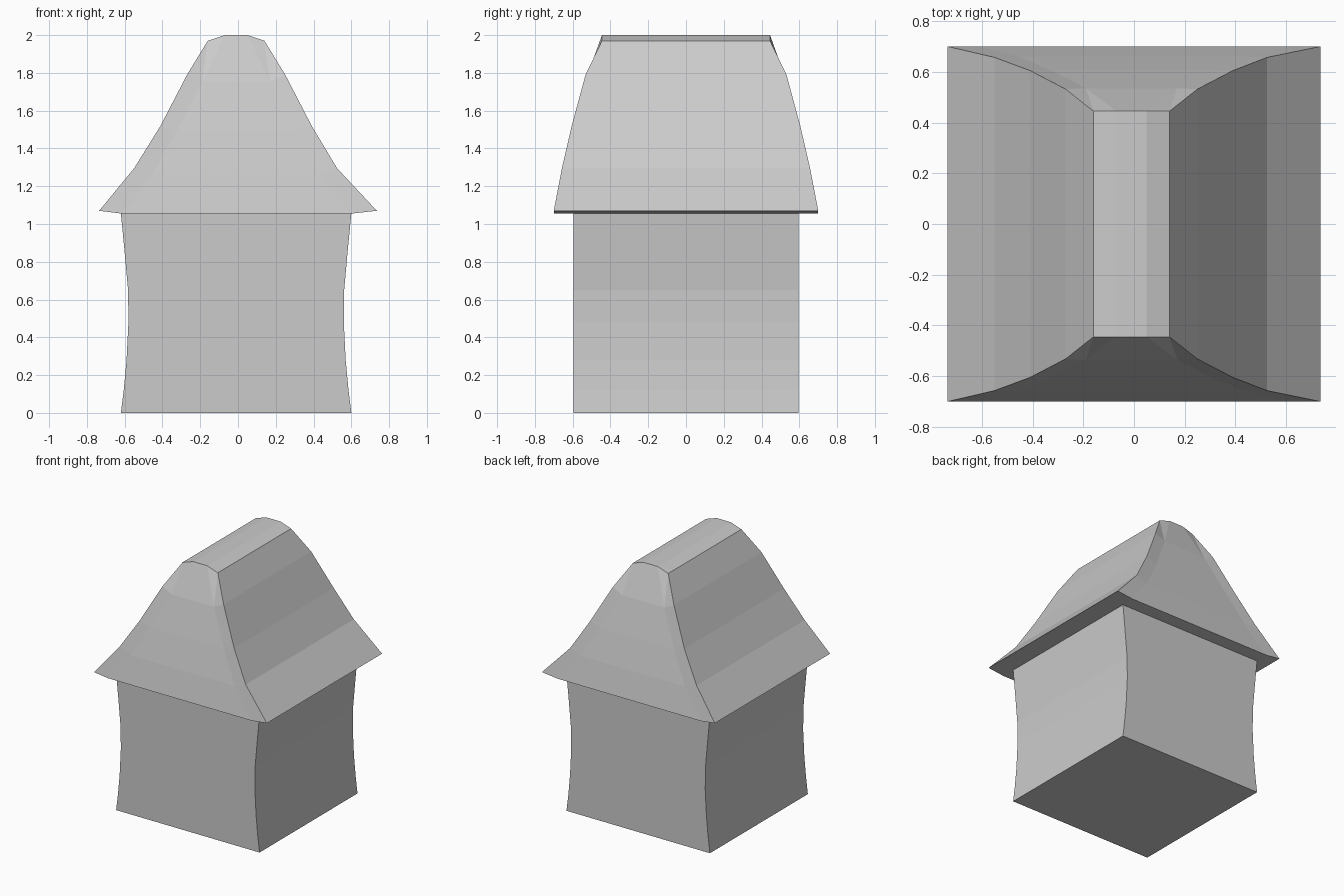
import bpy, bmesh

if "Cube" in bpy.data.objects:
    bpy.data.objects.remove(bpy.data.objects["Cube"])


def finish(name, bm):
    bmesh.ops.recalc_face_normals(bm, faces=bm.faces)
    mesh = bpy.data.meshes.new(name)
    bm.to_mesh(mesh)
    bm.free()
    bpy.context.collection.objects.link(bpy.data.objects.new(name, mesh))


# Walls: waisted front profile (half width, z) extruded front to back
wall = [(.61, 0), (.595, .12), (.58, .28), (.57, .48), (.572, .65), (.59, .85), (.61, 1.055)]
bm = bmesh.new()
outline = [(w - .01, z) for w, z in wall] + [(-w - .01, z) for w, z in reversed(wall)]
face = bm.faces.new([bm.verts.new((x, -.595, z)) for x, z in outline])
ext = bmesh.ops.extrude_face_region(bm, geom=[face], use_keep_orig=True)
bmesh.ops.translate(bm, vec=(0, 1.19, 0),
                    verts=[v for v in ext['geom'] if isinstance(v, bmesh.types.BMVert)])
finish("walls", bm)

# Roof: rows of (left x, right x, y, z), eaves to ridge
outer = [(-.735, .735, .70, 1.07), (-.55, .525, .657, 1.295), (-.41, .39, .605, 1.52),
         (-.27, .25, .532, 1.79), (-.16, .14, .445, 1.97), (-.07, .05, .445, 2.0)]
# Inner rows of the gently folded end slopes
inner = [(-.615, .60, .70, 1.055), (-.455, .435, .66, 1.26),
         (-.325, .305, .605, 1.49), (-.19, .17, .535, 1.75)]
bm = bmesh.new()


def ring(rows, side, end):
    return [bm.verts.new((r[side], end * r[2], r[3])) for r in rows]


O = {(s, e): ring(outer, s, e) for s in (0, 1) for e in (-1, 1)}
I = {(s, e): ring(inner, s, e) for s in (0, 1) for e in (-1, 1)}

# Curved long slopes, eave undersides
for s in (0, 1):
    f, b = O[s, -1], O[s, 1]
    for i in range(5):
        bm.faces.new((f[i], f[i + 1], b[i + 1], b[i]))
    bm.faces.new((f[0], b[0], I[s, 1][0], I[s, -1][0]))

# End slopes: centre panels, folded borders and top facets
for e in (-1, 1):
    for s in (0, 1):
        o, n = O[s, e], I[s, e]
        for i in range(3):
            bm.faces.new((o[i], o[i + 1], n[i + 1], n[i]))
        bm.faces.new((o[3], o[4], n[3]))
        bm.faces.new((o[4], o[5], n[3]))
    l, r = I[0, e], I[1, e]
    for i in range(3):
        bm.faces.new((l[i], l[i + 1], r[i + 1], r[i]))
    bm.faces.new((l[3], O[0, e][5], O[1, e][5], r[3]))

# Flat ridge and underside
bm.faces.new((O[0, -1][5], O[1, -1][5], O[1, 1][5], O[0, 1][5]))
bm.faces.new((I[0, -1][0], I[1, -1][0], I[1, 1][0], I[0, 1][0]))
finish("roof", bm)
